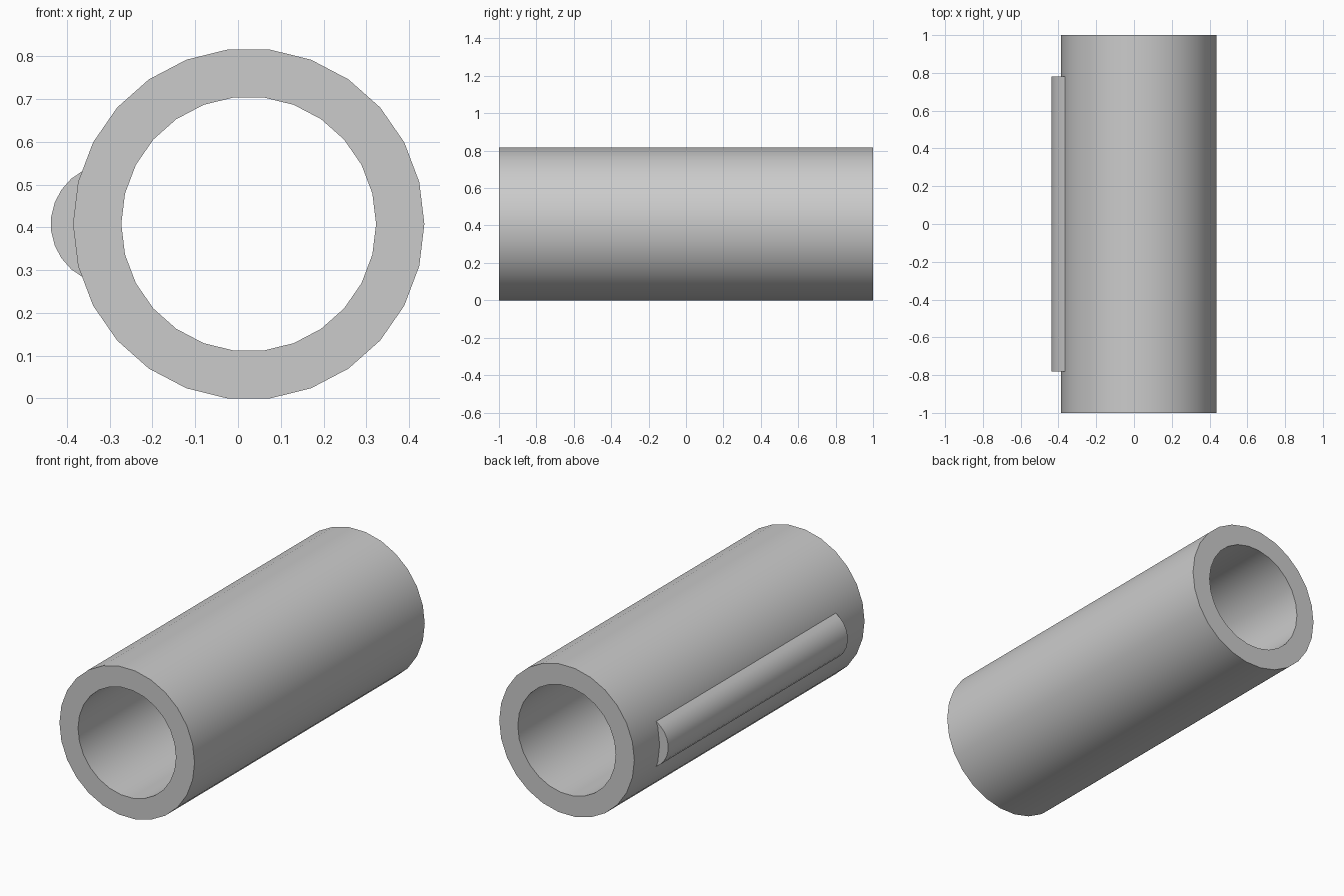
import bpy, bmesh, math

if "Cube" in bpy.data.objects:
    bpy.data.objects.remove(bpy.data.objects["Cube"])

SIDES = 26
STEP = 2 * math.pi / SIDES
CX, CZ = 0.025, 0.408          # tube axis

grey = bpy.data.materials.new("grey")
grey.diffuse_color = (0.6, 0.6, 0.6, 1)
grey.use_nodes = True
grey.node_tree.nodes["Principled BSDF"].inputs["Base Color"].default_value = grey.diffuse_color


def arc(cx, r, angles):
    return [(cx + r * math.cos(a), CZ + r * math.sin(a)) for a in angles]


def finish(name, bm):
    bmesh.ops.recalc_face_normals(bm, faces=bm.faces)
    mesh = bpy.data.meshes.new(name)
    bm.to_mesh(mesh)
    bm.free()
    mesh.materials.append(grey)
    obj = bpy.data.objects.new(name, mesh)
    bpy.context.collection.objects.link(obj)
    bpy.ops.object.select_all(action='DESELECT')
    obj.select_set(True)
    bpy.context.view_layer.objects.active = obj
    bpy.ops.object.shade_smooth_by_angle(angle=math.radians(30))


def ring(bm, points, y):
    return [bm.verts.new((x, y, z)) for x, z in points]


def bridge(bm, a, b):
    n = len(a)
    for i in range(n):
        j = (i + 1) % n
        bm.faces.new((a[i], a[j], b[j], b[i]))


# Hollow tube: outer wall, end rims and bore
bm = bmesh.new()
turn = [i * STEP for i in range(SIDES)]
outer, inner = arc(CX, 0.411, turn), arc(CX, 0.298, turn)
loops = [ring(bm, p, y) for p, y in ((outer, -1), (outer, 1), (inner, 1), (inner, -1))]
for i in range(4):
    bridge(bm, loops[i], loops[(i + 1) % 4])
finish("tube", bm)

# Rounded ridge along the left side, its back following the tube wall
bm = bmesh.new()
front = arc(-0.297, 0.141, [math.pi + (k + 0.5) * STEP for k in range(-5, 5)])
back = arc(CX, 0.408, [math.pi + k * STEP for k in (1, 0, -1)])
profile = front + back
a, b = ring(bm, profile, -0.78), ring(bm, profile, 0.78)
bridge(bm, a, b)
bm.faces.new(a)
bm.faces.new(b)
finish("side_ridge", bm)
